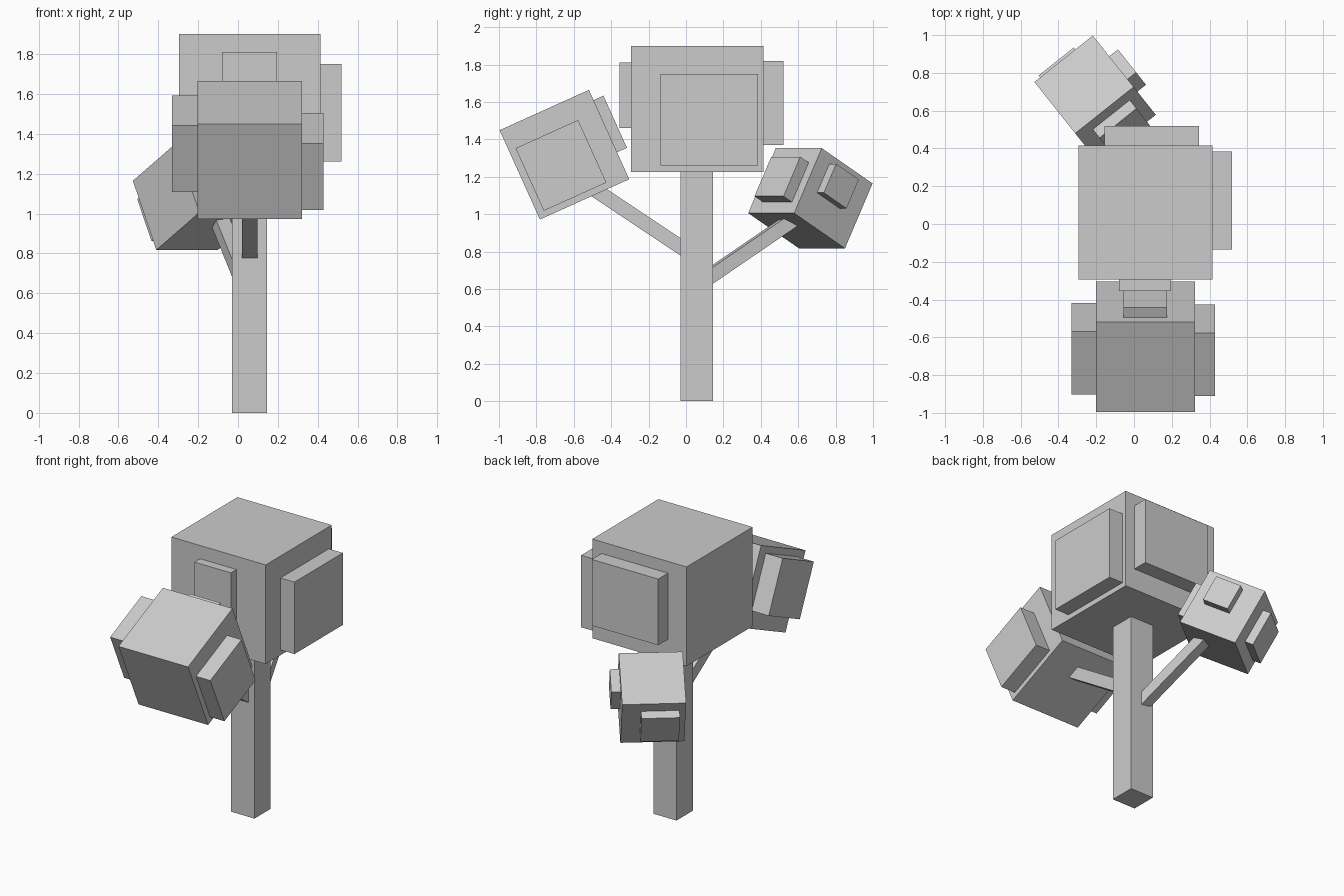
import bpy
import bmesh
from math import radians
from mathutils import Matrix, Vector

if "Cube" in bpy.data.objects:
    bpy.data.objects.remove(bpy.data.objects["Cube"])


def box(name, lo, hi, frame=Matrix.Identity(4)):
    """Box between two local corners, placed by a frame matrix."""
    lo, hi = Vector(lo), Vector(hi)
    bm = bmesh.new()
    bmesh.ops.create_cube(bm, size=1)
    for v in bm.verts:
        v.co = (lo + hi) / 2 + v.co * (hi - lo)
    mesh = bpy.data.meshes.new(name)
    bm.to_mesh(mesh)
    bm.free()
    obj = bpy.data.objects.new(name, mesh)
    obj.matrix_world = frame
    bpy.context.collection.objects.link(obj)
    return obj


def branch(name, start, end, width):
    """Square beam running between two points."""
    start, end = Vector(start), Vector(end)
    axis = end - start
    frame = Matrix.Translation(start) @ axis.to_track_quat('Y', 'Z').to_matrix().to_4x4()
    h = width / 2
    box(name, (-h, 0, -h), (h, axis.length, h), frame)


def cluster(name, size, frame, pads):
    """Leaf cube with thin leaf pads on some of its sides."""
    h = size / 2
    box(name, (-h, -h, -h), (h, h, h), frame)
    for side, lo, hi in pads:
        box(f"{name}_{side}_pad", lo, hi, frame)


# Trunk and branches
box("trunk", (-0.03, -0.03, 0), (0.145, 0.145, 1.24))
branch("front_branch", (0.06, 0.03, 0.785), (0.06, -0.55, 1.172), 0.078)
branch("back_branch", (0.049, 0.0575, 0.62), (-0.109, 0.63, 1.011), 0.074)

# Main crown
box("crown", (-0.295, -0.295, 1.225), (0.415, 0.415, 1.9))
box("crown_right_pad", (0.4, -0.135, 1.26), (0.52, 0.385, 1.75))
box("crown_back_pad", (-0.155, 0.4, 1.37), (0.345, 0.52, 1.82))
box("crown_front_pad", (-0.08, -0.355, 1.46), (0.195, -0.28, 1.81))

# Front leaf cluster, tilted about x
front = Matrix.Translation((0.06, -0.65, 1.318)) @ Matrix.Rotation(radians(24.3), 4, 'X')
cluster("front_leaves", 0.524, front, [
    ("right", (0.25, -0.224, -0.228), (0.37, 0.143, 0.139)),
    ("left", (-0.39, -0.18, -0.15), (-0.25, 0.187, 0.217)),
    ("back", (-0.115, 0.25, -0.104), (0.115, 0.32, 0.202)),
])

# Back leaf cluster, turned about z and tilted
back = (Matrix.Translation((-0.206, 0.665, 1.085))
        @ Matrix.Rotation(radians(38.5), 4, 'Z') @ Matrix.Rotation(radians(-28.5), 4, 'X'))
cluster("back_leaves", 0.395, back, [
    ("inner", (-0.112, -0.2625, -0.13), (0.138, -0.18, 0.11)),
    ("right", (0.18, -0.112, -0.027), (0.256, 0.064, 0.149)),
    ("outer", (-0.159, 0.18, -0.117), (0.079, 0.253, 0.123)),
])
